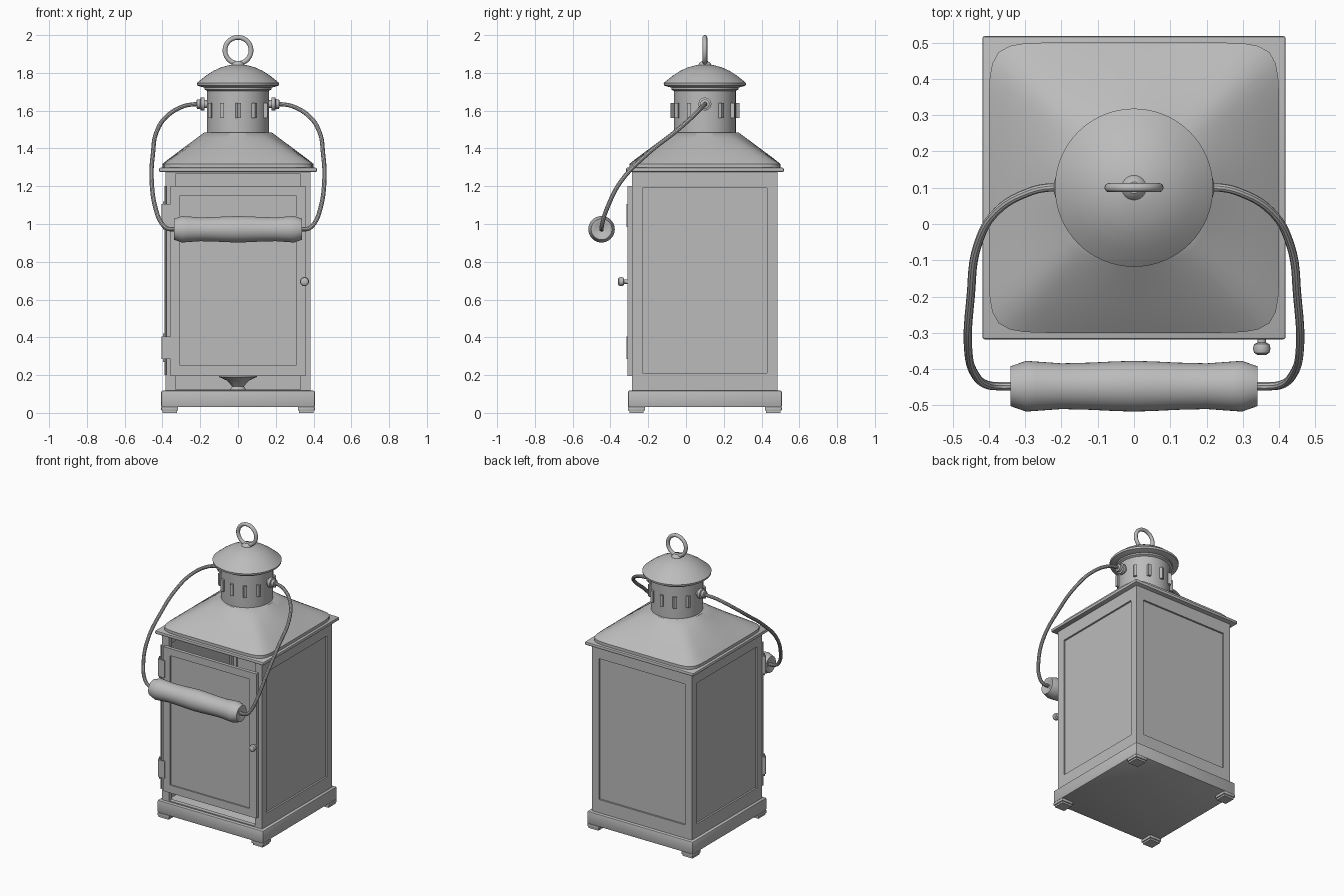
import bpy, bmesh, math
from mathutils import Vector, Matrix

cube = bpy.data.objects.get("Cube")
if cube:
    bpy.data.objects.remove(cube, do_unlink=True)

metal = bpy.data.materials.new("grey metal")
metal.use_nodes = True
GREY = (0.5, 0.5, 0.5, 1)
metal.diffuse_color = GREY
metal.node_tree.nodes["Principled BSDF"].inputs["Base Color"].default_value = GREY

CY = 0.1      # y of the lantern body's axis
parts = []


def finish(name, bm, matrix=None):
    if matrix:
        bm.transform(matrix)
    bmesh.ops.recalc_face_normals(bm, faces=bm.faces)
    me = bpy.data.meshes.new(name)
    bm.to_mesh(me)
    bm.free()
    me.materials.append(metal)
    ob = bpy.data.objects.new(name, me)
    bpy.context.collection.objects.link(ob)
    parts.append(ob)
    return ob


def add_box(bm, lo, hi, rot=None):
    lo, hi = Vector(lo), Vector(hi)
    m = Matrix.Translation((lo + hi) / 2) @ Matrix.Diagonal((*(hi - lo), 1))
    bmesh.ops.create_cube(bm, size=1, matrix=rot @ m if rot else m)


def box(name, lo, hi, bevel=0.0):
    bm = bmesh.new()
    add_box(bm, lo, hi)
    if bevel:
        bmesh.ops.bevel(bm, geom=bm.edges[:], offset=bevel, segments=2,
                        profile=0.5, affect='EDGES')
    return finish(name, bm)


def loft(name, rings, matrix=None):
    """Skin a list of closed point rings and cap both ends."""
    bm = bmesh.new()
    rows = [[bm.verts.new(p) for p in r] for r in rings]
    n = len(rows[0])
    for a, b in zip(rows, rows[1:]):
        for i in range(n):
            j = (i + 1) % n
            bm.faces.new((a[i], a[j], b[j], b[i]))
    bm.faces.new(rows[0])
    bm.faces.new(rows[-1])
    return finish(name, bm, matrix)


def circle(r, z, n):
    return [(r * math.cos(2 * math.pi * i / n), r * math.sin(2 * math.pi * i / n), z)
            for i in range(n)]


def lathe(name, profile, at, n=48, axis='Z'):
    turn = {'Z': Matrix(), 'X': Matrix.Rotation(math.pi / 2, 4, 'Y'),
            '-X': Matrix.Rotation(-math.pi / 2, 4, 'Y'),
            '-Y': Matrix.Rotation(math.pi / 2, 4, 'X')}[axis]
    return loft(name, [circle(r, z, n) for r, z in profile],
                Matrix.Translation(at) @ turn)


def frame(name, w, z0, z1, side, low, high, y0, y1, matrix=None):
    """Rectangular frame of two stiles and two rails in the xz plane."""
    bm = bmesh.new()
    for s in (-1, 1):
        a, b = sorted((s * w, s * (w - side)))
        add_box(bm, (a, y0, z0), (b, y1, z1))
    add_box(bm, (side - w, y0, z0), (w - side, y1, z0 + low))
    add_box(bm, (side - w, y0, z1 - high), (w - side, y1, z1))
    return finish(name, bm, matrix)


def plate(name, w, z0, z1, y0, y1, matrix=None):
    bm = bmesh.new()
    add_box(bm, (-w, y0, z0), (w, y1, z1))
    return finish(name, bm, matrix)


# base and stepped feet
box("base", (-.407, CY - .407, .03), (.407, CY + .407, .118), .008)
for sx in (-1, 1):
    for sy in (-1, 1):
        x, y = sx * .362, CY + sy * .362
        box("foot", (x - .045, y - .045, .012), (x + .045, y + .045, .032), .004)
        box("foot_pad", (x - .038, y - .038, 0), (x + .038, y + .038, .014))

# four walls: framed glass on three sides, an open front behind the door
H = .385
for name, deg in (("right", -90), ("back", 180), ("left", 90)):
    m = Matrix.Translation((0, CY, 0)) @ Matrix.Rotation(math.radians(deg), 4, 'Z')
    frame(name + "_wall_frame", H, .115, 1.28, .055, .095, .09, -H, -H + .03, m)
    plate(name + "_glass", .335, .2, 1.2, -H + .012, -H + .02, m)
at_axis = Matrix.Translation((0, CY, 0))
frame("front_wall_frame", H, .115, 1.28, .055, .01, .015, -H, -H + .03, at_axis)

# candle dish inside
lathe("candle_dish", [(.05, .117), (.03, .14), (.06, .172), (.1, .19), (.1, .21), (.09, .21)],
      (0, CY, 0))

# door, hinges and knob
frame("door_frame", .358, .195, 1.2, .052, .055, .05, -.31, -.286)
plate("door_glass", .31, .245, 1.155, -.301, -.293)
for z in (.285, .985):
    lathe("hinge", [(.006, -.015), (.006, 0), (.013, 0), (.013, .12), (.006, .12),
                    (.006, .135)], (-.391, -.3, z), 16)
    box("hinge_leaf", (-.391, -.314, z), (-.345, -.308, z + .12))
lathe("hinge_rod", [(.005, .2), (.005, 1.2)], (-.384, -.297, 0), 12)
lathe("door_knob", [(.012, 0), (.012, .018), (.021, .022), (.024, .034), (.021, .046),
                    (.012, .052)], (.352, -.309, .695), 20, '-Y')

# eave and roof blending from a rounded square into the chimney
box("eave", (-.418, CY - .418, 1.275), (.418, CY + .418, 1.298), .007)


def roof_ring(t, z, size=.4, top=.178, n=96, p=10):
    ring = []
    for i in range(n):
        a = 2 * math.pi * i / n
        c, s = math.cos(a), math.sin(a)
        r = size / (abs(c) ** p + abs(s) ** p) ** (1 / p)
        r = r * (1 - t) + top * t
        ring.append((r * c, r * s, z))
    return ring


rings = [roof_ring(0, 1.295), roof_ring(0, 1.318)]
rings += [roof_ring(k / 6, 1.32 + .165 * k / 6) for k in range(1, 7)]
loft("roof", rings, at_axis)

# chimney, vent louvres and cap
lathe("chimney", [(.164, 1.47), (.164, 1.705), (.178, 1.712), (.178, 1.735)], (0, CY, 0), 64)
bm = bmesh.new()
for k in range(12):
    if k % 6:
        around = Matrix.Rotation(math.radians(30 * k), 4, 'Z')
        flap = Matrix.Translation((.166, 0, 0)) @ Matrix.Rotation(math.radians(25), 4, 'Z')
        add_box(bm, (-.012, -.01, 1.56), (.014, .01, 1.64), at_axis @ around @ flap)
finish("vent_louvres", bm)
lathe("cap", [(.17, 1.72), (.2, 1.728), (.216, 1.733), (.218, 1.746), (.21, 1.753),
              (.17, 1.785), (.13, 1.811), (.09, 1.829), (.05, 1.84), (.02, 1.845)],
      (0, CY, 0), 64)
lathe("ring_socket", [(.036, 1.838), (.03, 1.852), (.016, 1.862)], (0, CY, 0), 24)
bpy.ops.mesh.primitive_torus_add(major_radius=.069, minor_radius=.0125, major_segments=48,
                                 minor_segments=12, location=(0, CY, 1.919),
                                 rotation=(math.pi / 2, 0, 0))
top_ring = bpy.context.object
top_ring.name = "top_ring"
top_ring.data.materials.append(metal)
parts.append(top_ring)

# bail wire with its pivots
half = [(.2, .1, 1.635), (.24, .1, 1.633), (.29, .088, 1.623), (.377, .036, 1.57),
        (.43, -.055, 1.49), (.45, -.2, 1.375), (.457, -.345, 1.225), (.438, -.415, 1.09),
        (.405, -.443, 1.005), (.375, -.447, .977), (.33, -.447, .972)]
for sx, axis in ((-1, '-X'), (1, 'X')):
    lathe("bail_pivot", [(.022, .155), (.022, .178), (.035, .178), (.035, .197), (.025, .2),
                         (.025, .217), (.015, .22)], (0, CY, 1.635), 12, axis)
    cu = bpy.data.curves.new("bail_wire", 'CURVE')
    cu.dimensions = '3D'
    cu.bevel_depth = .0115
    cu.bevel_resolution = 3
    cu.resolution_u = 6
    cu.use_fill_caps = True
    sp = cu.splines.new('BEZIER')
    sp.bezier_points.add(len(half) - 1)
    for bp, (x, y, z) in zip(sp.bezier_points, half):
        bp.co = (sx * x, y, z)
        bp.handle_left_type = bp.handle_right_type = 'AUTO'
    cu.materials.append(metal)
    wire = bpy.data.objects.new("bail_wire", cu)
    bpy.context.collection.objects.link(wire)
    bpy.ops.object.select_all(action='DESELECT')
    wire.select_set(True)
    bpy.context.view_layer.objects.active = wire
    bpy.ops.object.convert(target='MESH')
    parts.append(bpy.context.object)

# turned hand grip
side = [(.02, .33), (.035, .338), (.055, .34), (.07, .297), (.068, .27), (.063, .2),
        (.065, .12), (.068, .06)]
grip = [(r, -x) for r, x in side] + [(.07, 0)] + [(r, x) for r, x in reversed(side)]
lathe("hand_grip", grip, (0, -.447, .972), 40, 'X')

# smooth shading with crisp edges
bpy.ops.object.select_all(action='DESELECT')
for ob in parts:
    ob.select_set(True)
bpy.context.view_layer.objects.active = parts[0]
bpy.ops.object.shade_smooth_by_angle(angle=math.radians(35))
